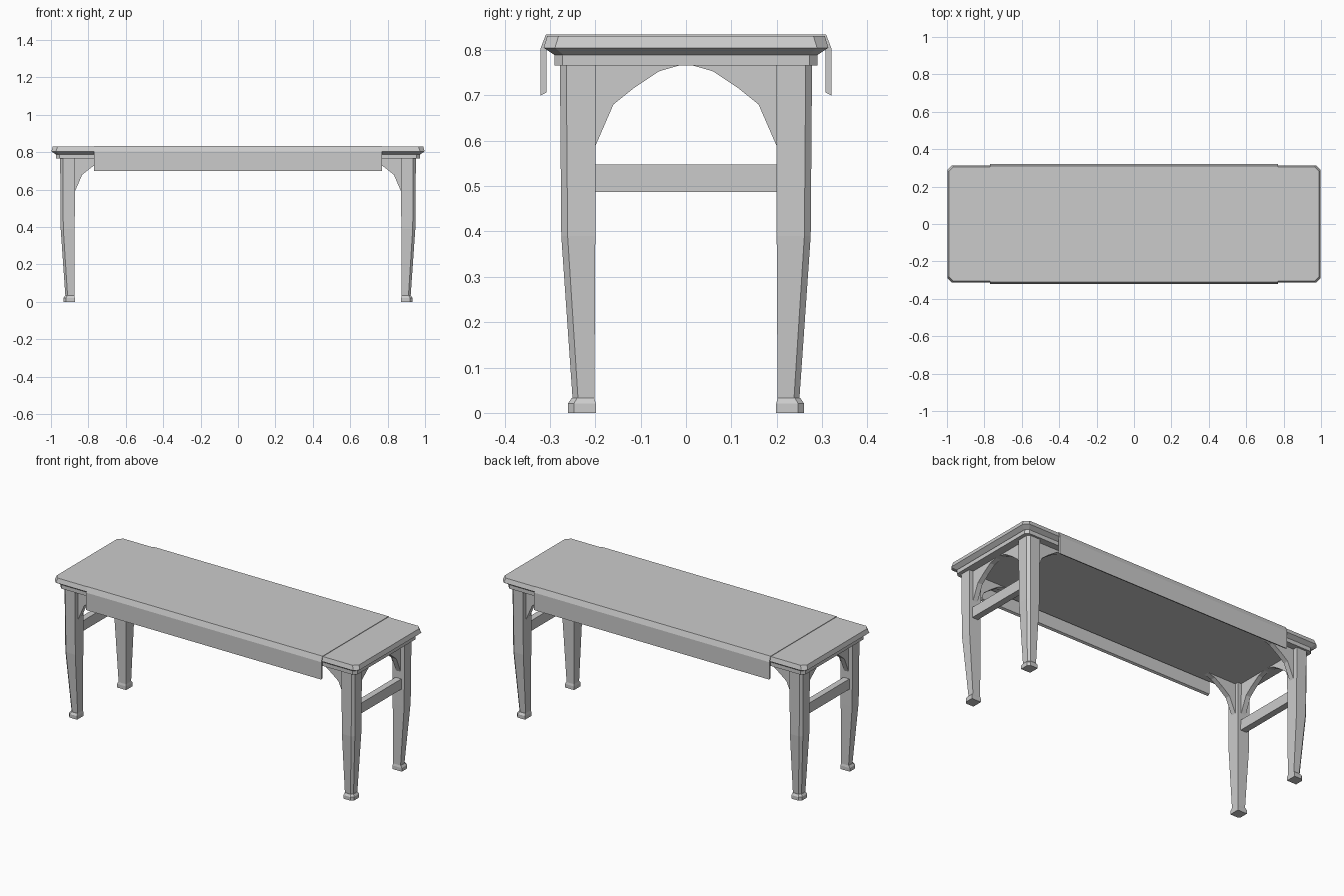
import bpy, bmesh
from mathutils import Vector

if "Cube" in bpy.data.objects:
    bpy.data.objects.remove(bpy.data.objects["Cube"])


def make(name, verts, faces):
    me = bpy.data.meshes.new(name)
    me.from_pydata([tuple(v) for v in verts], [], faces)
    bm = bmesh.new()
    bm.from_mesh(me)
    bmesh.ops.recalc_face_normals(bm, faces=bm.faces)
    bm.to_mesh(me)
    bm.free()
    ob = bpy.data.objects.new(name, me)
    bpy.context.collection.objects.link(ob)
    return ob


def loft(name, rings):
    """Skin a stack of equal-length closed rings and cap both ends."""
    n = len(rings[0])
    verts = [v for r in rings for v in r]
    faces = [tuple(range(n)), tuple(range((len(rings) - 1) * n, len(rings) * n))]
    for k in range(len(rings) - 1):
        for i in range(n):
            j = (i + 1) % n
            faces.append((k * n + i, k * n + j, (k + 1) * n + j, (k + 1) * n + i))
    return make(name, verts, faces)


def cut_rect(hx, hy, c, z):
    """Rectangle with chamfered corners."""
    return [(hx, hy - c, z), (hx - c, hy, z), (c - hx, hy, z), (-hx, hy - c, z),
            (-hx, c - hy, z), (c - hx, -hy, z), (hx - c, -hy, z), (hx, c - hy, z)]


# Table top with sloped rim, and the thin apron slab beneath it
loft("table_top", [cut_rect(0.975, 0.290, 0.020, 0.789),
                   cut_rect(0.998, 0.314, 0.025, 0.805),
                   cut_rect(0.990, 0.306, 0.025, 0.831)])
loft("apron", [cut_rect(0.972, 0.290, 0.018, z) for z in (0.766, 0.790)])

# Runner draped over the long sides
half = [(0.309, 0.834), (0.321, 0.803), (0.321, 0.700), (0.308, 0.706), (0.308, 0.803), (0.300, 0.824)]
section = half + [(-y, z) for y, z in reversed(half)]
loft("runner", [[(x, y, z) for y, z in section] for x in (-0.77, 0.77)])


def leg_ring(sx, sy, z, inner, size, c):
    """Square leg section with its outward corner chamfered."""
    x0, y0 = 0.673 + inner, inner
    pts = [(x0, y0), (x0 + size, y0), (x0 + size, y0 + size - c),
           (x0 + size - c, y0 + size), (x0, y0 + size)]
    return [(sx * x, sy * y, z) for x, y in pts]


# Spandrel outline: distance from leg, height
curve = [(0.0, 0.588), (0.040, 0.680), (0.085, 0.716), (0.140, 0.753), (0.185, 0.766)]
spandrel = [(-0.01, 0.588)] + curve + [(0.185, 0.768), (-0.01, 0.768)]

for sx, sn in ((-1, "left"), (1, "right")):
    for sy, yn in ((-1, "front"), (1, "back")):
        tag = f"{sn}_{yn}"
        # Tapered leg and its stepped foot
        loft("leg_" + tag, [leg_ring(sx, sy, 0.030, 0.202, 0.048, 0.012),
                            leg_ring(sx, sy, 0.390, 0.200, 0.075, 0.014),
                            leg_ring(sx, sy, 0.768, 0.199, 0.079, 0.014)])
        loft("foot_" + tag, [leg_ring(sx, sy, 0.0, 0.199, 0.061, 0.013),
                             leg_ring(sx, sy, 0.021, 0.199, 0.061, 0.013),
                             leg_ring(sx, sy, 0.033, 0.202, 0.050, 0.012)])
        # Curved brackets along the side and across the end
        loft("side_bracket_" + tag,
             [[(sx * (0.873 - d), sy * y, z) for d, z in spandrel] for y in (0.22, 0.25)])
        loft("end_bracket_" + tag,
             [[(sx * x, sy * (0.20 - d), z) for d, z in spandrel] for x in (0.895, 0.925)])
    # Stretcher joining each pair of legs
    loft("stretcher_" + sn,
         [[(sx * x, y, z) for x, z in ((0.892, 0.487), (0.930, 0.487), (0.930, 0.548), (0.892, 0.548))]
          for y in (-0.205, 0.205)])
